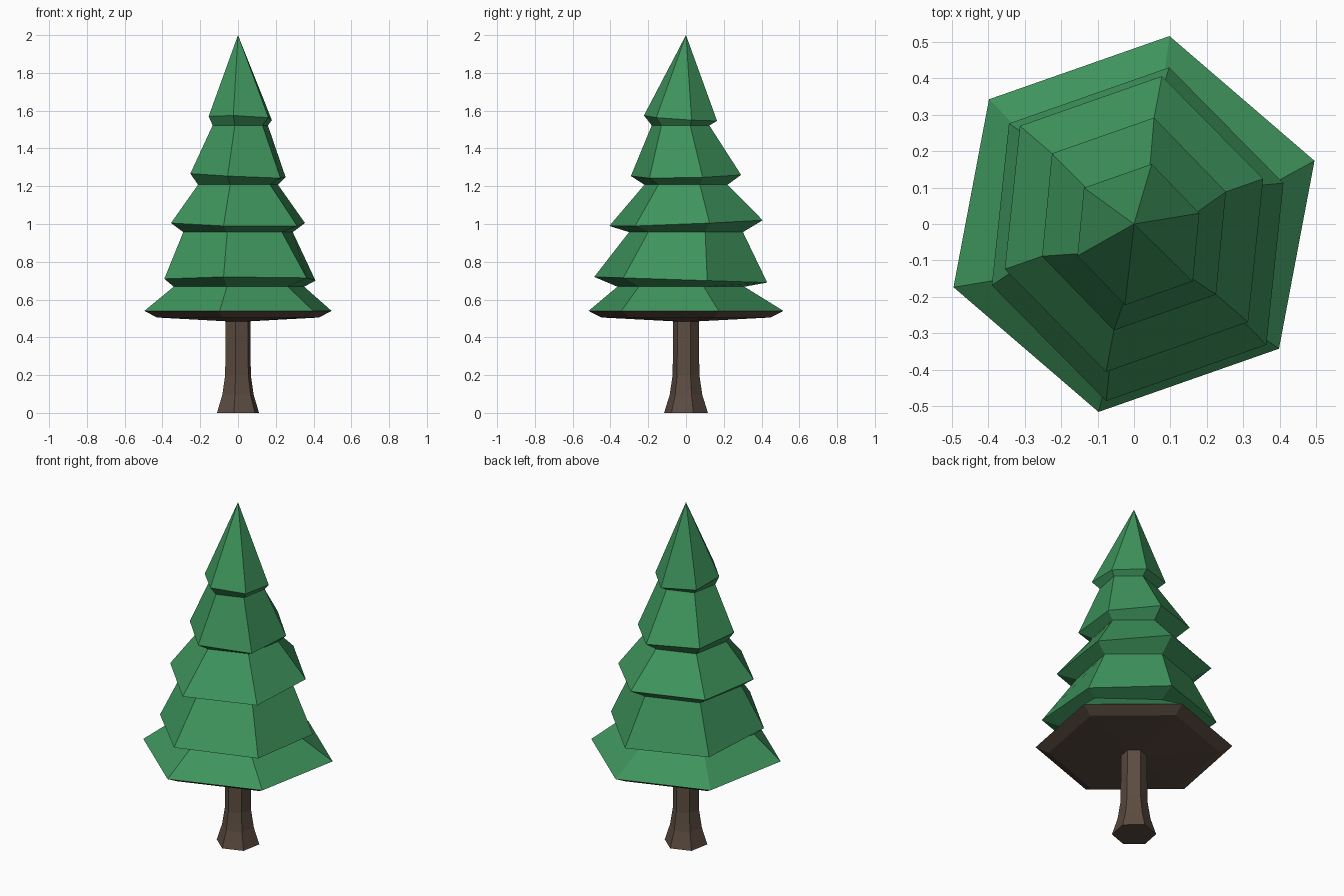
import bpy, bmesh, math

if "Cube" in bpy.data.objects:
    bpy.data.objects.remove(bpy.data.objects["Cube"])

TURN = math.radians(19.3)


def material(name, rgb):
    m = bpy.data.materials.new(name)
    m.diffuse_color = (*rgb, 1)
    m.use_nodes = True
    m.node_tree.nodes["Principled BSDF"].inputs["Base Color"].default_value = m.diffuse_color
    return m


def ring(bm, z, r, cx=0, cy=0, squash=1, tx=0, ty=0):
    """Hexagon; squash moves one opposite corner pair, tx/ty tilt it."""
    verts = []
    for i in range(6):
        a = TURN + i * math.pi / 3
        k = r * (squash if i % 3 == 0 else 1)
        dx, dy = k * math.cos(a), k * math.sin(a)
        verts.append(bm.verts.new((cx + dx, cy + dy, z + tx * dx + ty * dy)))
    return verts


def loft(name, rings, mat, apex=None, cap_bottom=False):
    """Join hexagon rings listed from bottom to top."""
    bm = bmesh.new()
    rs = [ring(bm, *r) for r in rings]
    for lo, hi in zip(rs, rs[1:]):
        for i in range(6):
            j = (i + 1) % 6
            bm.faces.new((lo[i], lo[j], hi[j], hi[i]))
    if apex:
        tip = bm.verts.new(apex)
        for i in range(6):
            bm.faces.new((rs[-1][i], rs[-1][(i + 1) % 6], tip))
    if cap_bottom:
        bm.faces.new(rs[0][::-1])
    me = bpy.data.meshes.new(name)
    bm.to_mesh(me)
    bm.free()
    me.materials.append(mat)
    ob = bpy.data.objects.new(name, me)
    bpy.context.collection.objects.link(ob)
    return ob


green = material("needle green", (0.048, 0.296, 0.107))
brown = material("bark brown", (0.107, 0.072, 0.052))

# Trunk flaring at the foot, continuing out as the dark canopy underside
loft("trunk", [
    (0.0, 0.118), (0.095, 0.088), (0.2, 0.072), (0.485, 0.069),
    (0.505, 0.455), (0.54, 0.525),
], brown, cap_bottom=True)

# Five tiers: wide tilted skirts alternating with narrow waists
loft("foliage", [
    (0.54, 0.525),
    (0.668, 0.342, 0.005, -0.027, 1.07),
    (0.705, 0.466, 0.01, -0.028, 0.91, 0.0, -0.033),
    (0.957, 0.307),
    (1.005, 0.413, 0, 0, 0.91, -0.014, 0.04),
    (1.208, 0.224),
    (1.257, 0.297, 0, 0, 0.9, -0.046, 0.019),
    (1.522, 0.155, 0.012, -0.029),
    (1.56, 0.197, 0.012, -0.029, 0.9, -0.036, -0.068),
], green, apex=(0, 0, 2))
